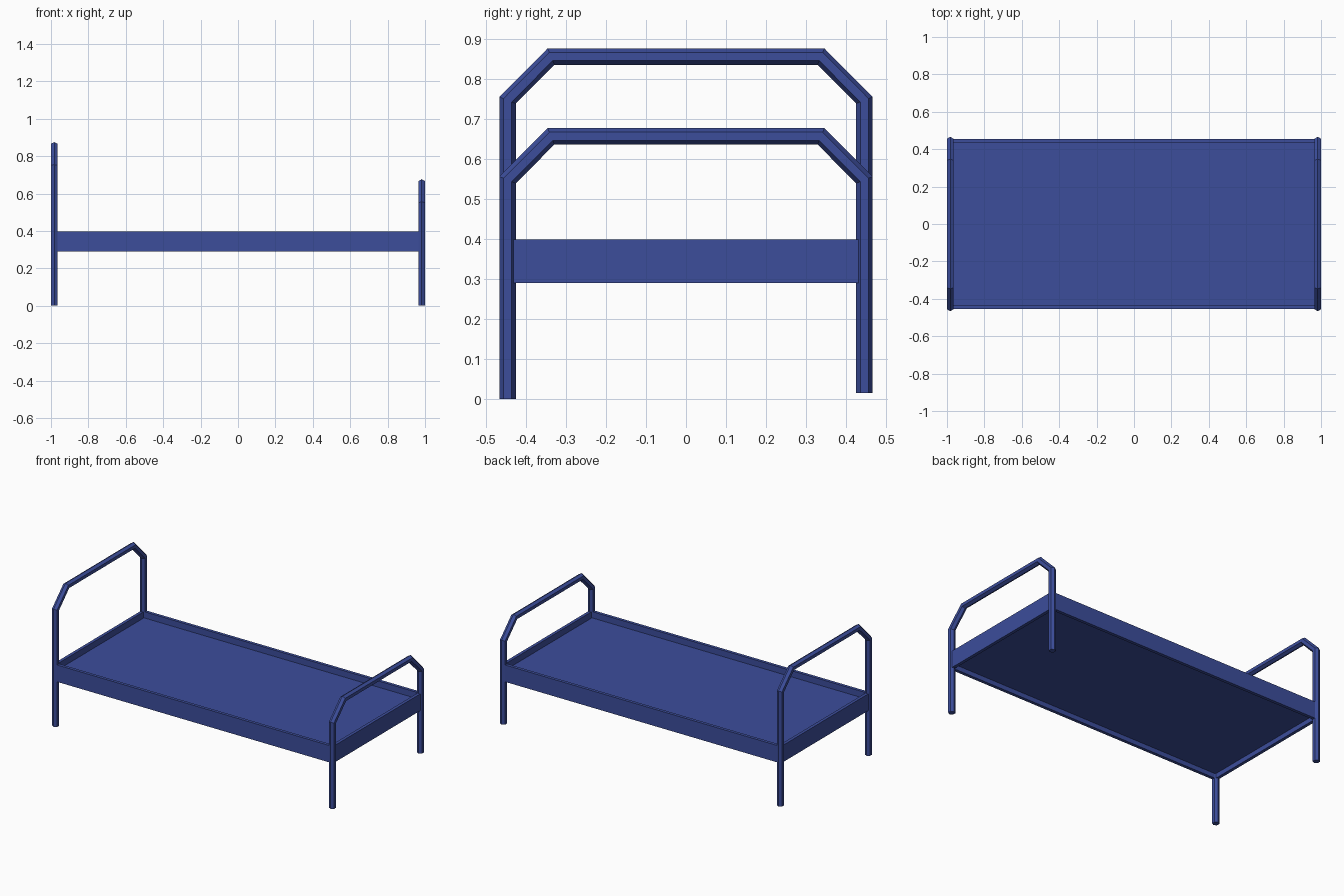
import bpy, bmesh, math
from mathutils import Vector

if "Cube" in bpy.data.objects:
    bpy.data.objects.remove(bpy.data.objects["Cube"])

blue = bpy.data.materials.new("blue painted steel")
blue.diffuse_color = (0.045, 0.075, 0.33, 1)
blue.use_nodes = True
blue.node_tree.nodes["Principled BSDF"].inputs["Base Color"].default_value = blue.diffuse_color

R = 0.0205                       # tube radius, corner to corner
EX = 1 - R * math.cos(math.pi / 6)   # x of the end frames
EY = 0.4455                      # y of the legs and side rails


def finish(name, bm):
    bmesh.ops.recalc_face_normals(bm, faces=bm.faces)
    me = bpy.data.meshes.new(name)
    bm.to_mesh(me)
    bm.free()
    me.materials.append(blue)
    ob = bpy.data.objects.new(name, me)
    bpy.context.collection.objects.link(ob)
    return ob


def tube_frame(name, x, top):
    """Six-sided tube swept with mitred corners along an arch in the yz plane."""
    pts = [Vector(p) for p in ((-EY, 0), (-EY, top - 0.109), (-0.337, top),
                               (0.337, top), (EY, top - 0.109), (EY, 0.015))]
    bm = bmesh.new()
    rings = []
    for i, p in enumerate(pts):
        a = (p - pts[i - 1]).normalized() if i else (pts[1] - p).normalized()
        b = (pts[i + 1] - p).normalized() if i < len(pts) - 1 else a
        t = (a + b).normalized()
        side = Vector((-t.y, t.x)) / t.dot(a)
        ring = []
        for k in range(6):
            ang = k * math.pi / 3
            q = p + side * R * math.cos(ang)
            ring.append(bm.verts.new((x + R * math.sin(ang), q.x, q.y)))
        rings.append(ring)
    for r0, r1 in zip(rings, rings[1:]):
        for k in range(6):
            bm.faces.new((r0[k], r0[(k + 1) % 6], r1[(k + 1) % 6], r1[k]))
    bm.faces.new(rings[0])
    bm.faces.new(rings[-1])
    return finish(name, bm)


def box(name, x0, x1, y0, y1, z0, z1):
    bm = bmesh.new()
    bmesh.ops.create_cube(bm, size=1)
    for v in bm.verts:
        v.co = ((x0 + x1) / 2 + v.co.x * (x1 - x0),
                (y0 + y1) / 2 + v.co.y * (y1 - y0),
                (z0 + z1) / 2 + v.co.z * (z1 - z0))
    return finish(name, bm)


# Arched tube ends
tube_frame("headboard_frame", -EX, 0.855)
tube_frame("footboard_frame", EX, 0.656)

# Rails around the bed base
H = 0.01
for s, label in ((-1, "front"), (1, "back")):
    box(label + "_side_rail", -EX, EX, s * EY - H, s * EY + H, 0.29, 0.398)
for s, label in ((-1, "head"), (1, "foot")):
    box(label + "_end_rail", s * EX - H, s * EX + H, H - EY, EY - H, 0.29, 0.398)

# Sunken sleeping panel
box("bed_panel", H - EX, EX - H, H - EY, EY - H, 0.32, 0.358)
